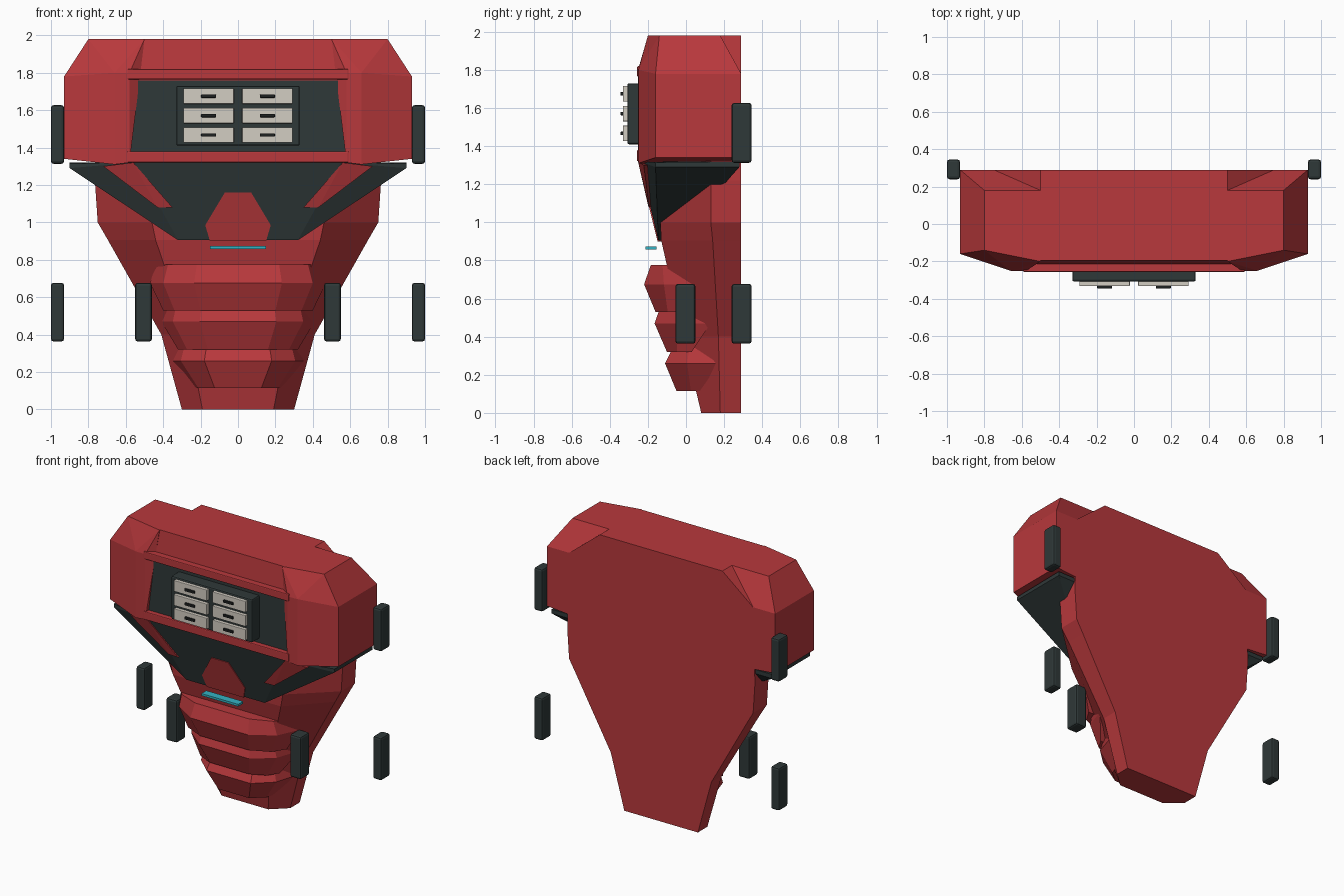
import bpy, bmesh
from mathutils import Vector

cube = bpy.data.objects.get("Cube")
if cube:
    bpy.data.objects.remove(cube, do_unlink=True)


def material(name, rgb):
    m = bpy.data.materials.new(name)
    m.use_nodes = True
    col = (*rgb, 1)
    m.diffuse_color = col
    bsdf = m.node_tree.nodes["Principled BSDF"]
    bsdf.inputs["Base Color"].default_value = col
    bsdf.inputs["Roughness"].default_value = 0.7
    return m


RED = material("red paint", (0.48, 0.04, 0.045))
DARK = material("dark grey", (0.028, 0.04, 0.04))
CREAM = material("pale drawer", (0.65, 0.61, 0.54))
BLACK = material("black handle", (0.012, 0.014, 0.014))
CYAN = material("cyan light", (0.035, 0.45, 0.55))


def finish(bm, name, mat):
    bmesh.ops.recalc_face_normals(bm, faces=bm.faces)
    me = bpy.data.meshes.new(name)
    bm.to_mesh(me)
    bm.free()
    me.materials.append(mat)
    ob = bpy.data.objects.new(name, me)
    bpy.context.collection.objects.link(ob)
    return ob


def hull(name, pts, mat, both=False):
    """Convex solid round the points, or round the points and their mirror image."""
    pts = list(pts)
    if both:
        pts += [(-x, y, z) for x, y, z in pts]
    bm = bmesh.new()
    for p in pts:
        bm.verts.new(p)
    bmesh.ops.convex_hull(bm, input=bm.verts)
    loose = [v for v in bm.verts if not v.link_faces]
    bmesh.ops.delete(bm, geom=loose, context='VERTS')
    bmesh.ops.dissolve_limit(bm, angle_limit=0.01, verts=bm.verts, edges=bm.edges)
    return finish(bm, name, mat)


def loft(name, rings, mat):
    """Skin symmetric rings; each is (z, half-section points from front to back)."""
    bm = bmesh.new()
    loops = []
    for z, half in rings:
        sec = [(x, y) for x, y in half] + [(-x, y) for x, y in reversed(half)]
        loops.append([bm.verts.new((x, y, z)) for x, y in sec])
    n = len(loops[0])
    for a, b in zip(loops, loops[1:]):
        for i in range(n):
            j = (i + 1) % n
            bm.faces.new((a[i], a[j], b[j], b[i]))
    bm.faces.new(loops[0])
    bm.faces.new(loops[-1])
    return finish(bm, name, mat)


def box(name, x, y, z, mat, bevel=0.0):
    """Box from (low, high) ranges."""
    bm = bmesh.new()
    bmesh.ops.create_cube(bm, size=1)
    for v in bm.verts:
        v.co = Vector([r[0] if c < 0 else r[1] for c, r in zip(v.co, (x, y, z))])
    if bevel:
        bmesh.ops.bevel(bm, geom=bm.edges[:], offset=bevel, segments=2,
                        profile=0.5, affect='EDGES')
    return finish(bm, name, mat)


def span(centre, half):
    return (centre - half, centre + half)


BACK = 0.29

# Torso: height, front half width, full half width, front y, side edge y
torso = [(0, 0.19, 0.30, 0.08, 0.18), (0.4, 0.27, 0.41, -0.015, 0.17),
         (0.905, 0.44, 0.695, -0.13, 0.14), (1.0, 0.46, 0.75, -0.135, 0.13),
         (1.22, 0.5, 0.765, -0.14, 0.13), (1.78, 0.5, 0.75, -0.14, 0.13),
         (1.98, 0.4, 0.5, -0.14, 0.13)]
loft("torso", [(z, [(a, f), (b, m), (b, BACK)]) for z, a, b, f, m in torso], RED)

# Belly rolls: rings of height, half width, front y, back y
rolls = {
    "upper": [(0.775, 0.44, -0.185, -0.03), (0.675, 0.47, -0.22, 0.04), (0.53, 0.40, -0.16, 0.0)],
    "middle": [(0.57, 0.385, -0.13, 0.06), (0.47, 0.41, -0.165, 0.13), (0.32, 0.32, -0.1, 0.03)],
    "lower": [(0.36, 0.33, -0.06, 0.14), (0.26, 0.36, -0.11, 0.18), (0.115, 0.25, -0.05, 0.14)],
}
for key, rings in rolls.items():
    loft(key + "_belly_roll",
         [(z, [(0.5 * w, f), (0.85 * w, f + 0.4 * (b - f)), (w, b)]) for z, w, f, b in rings], RED)

# Dark underplate of the chest
hull("chest_underplate",
     [(0.55, -0.245, 1.32), (0.9, -0.16, 1.315), (0.9, -0.16, 1.29), (0.9, 0.28, 1.32),
      (0.9, 0.28, 1.29), (0.75, 0.2, 1.2), (0.32, -0.145, 0.905), (0.32, -0.12, 0.905)],
     DARK, both=True)

# Red breast emblem plate following the slope of the underplate
emblem = [(0.07, 1.16), (0.175, 0.985), (0.15, 0.9)]
hull("breast_plate",
     [(x, -0.15 - 0.25 * (z - 0.905) + d, z) for x, z in emblem for d in (0, 0.04)],
     RED, both=True)

# Upper chest block behind the drawers
hull("chest_block",
     [(0.5, -0.195, 1.98), (0.5, BACK, 1.98), (0.58, -0.215, 1.8), (0.58, BACK, 1.8),
      (0.58, -0.215, 1.32), (0.58, BACK, 1.32)], RED, both=True)
box("chest_panel", (-0.58, 0.58), (-0.222, -0.214), (1.38, 1.76), DARK)
for name, z in (("upper_chest_rail", (1.765, 1.82)), ("lower_chest_rail", (1.32, 1.38))):
    box(name, (-0.592, 0.592), (-0.257, -0.19), z, RED, 0.006)

# Shoulders, their lower wedges and the outer pads
for side, s in (("left", 1), ("right", -1)):
    shoulder = [(0.5, -0.2, 1.98), (0.8, -0.14, 1.98), (0.8, 0.18, 1.98), (0.5, 0.18, 1.98),
                (0.58, -0.252, 1.8), (0.66, -0.25, 1.8), (0.93, -0.16, 1.78),
                (0.93, BACK, 1.78), (0.58, BACK, 1.78),
                (0.58, -0.252, 1.32), (0.66, -0.25, 1.31), (0.93, -0.16, 1.34),
                (0.93, BACK, 1.34), (0.58, BACK, 1.31)]
    hull(side + "_shoulder", [(s * x, y, z) for x, y, z in shoulder], RED)
    wedge = [(0.56, -0.252, 1.32), (0.72, -0.222, 1.3), (0.35, -0.197, 1.08), (0.43, -0.193, 1.08)]
    hull(side + "_breast_wedge",
         [(s * x, y + d, z) for x, y, z in wedge for d in (0, 0.03)], RED)
    for name, x, y, z in (("shoulder_pad", 0.965, 0.292, 1.47),
                          ("outer_hip_pad", 0.965, 0.292, 0.52),
                          ("inner_hip_pad", 0.505, -0.003, 0.52)):
        half = 0.035 if x > 0.9 else 0.045
        box(side + "_" + name, span(s * x, half), span(y, 0.053), span(z, 0.157), DARK, 0.014)

# Drawer cabinet with two columns of three drawers
box("drawer_cabinet", (-0.33, 0.33), (-0.308, -0.215), (1.41, 1.73), DARK, 0.01)
for col in (-1, 1):
    for row in range(3):
        x, z = col * 0.157, 1.467 + row * 0.104
        box("drawer", span(x, 0.135), (-0.332, -0.3), span(z, 0.041), CREAM, 0.004)
        box("drawer_handle", span(x, 0.04), (-0.345, -0.325), span(z, 0.009), BLACK, 0.004)

# Light strip under the breast plate
box("light_strip", (-0.15, 0.15), (-0.212, -0.155), (0.858, 0.874), CYAN)
